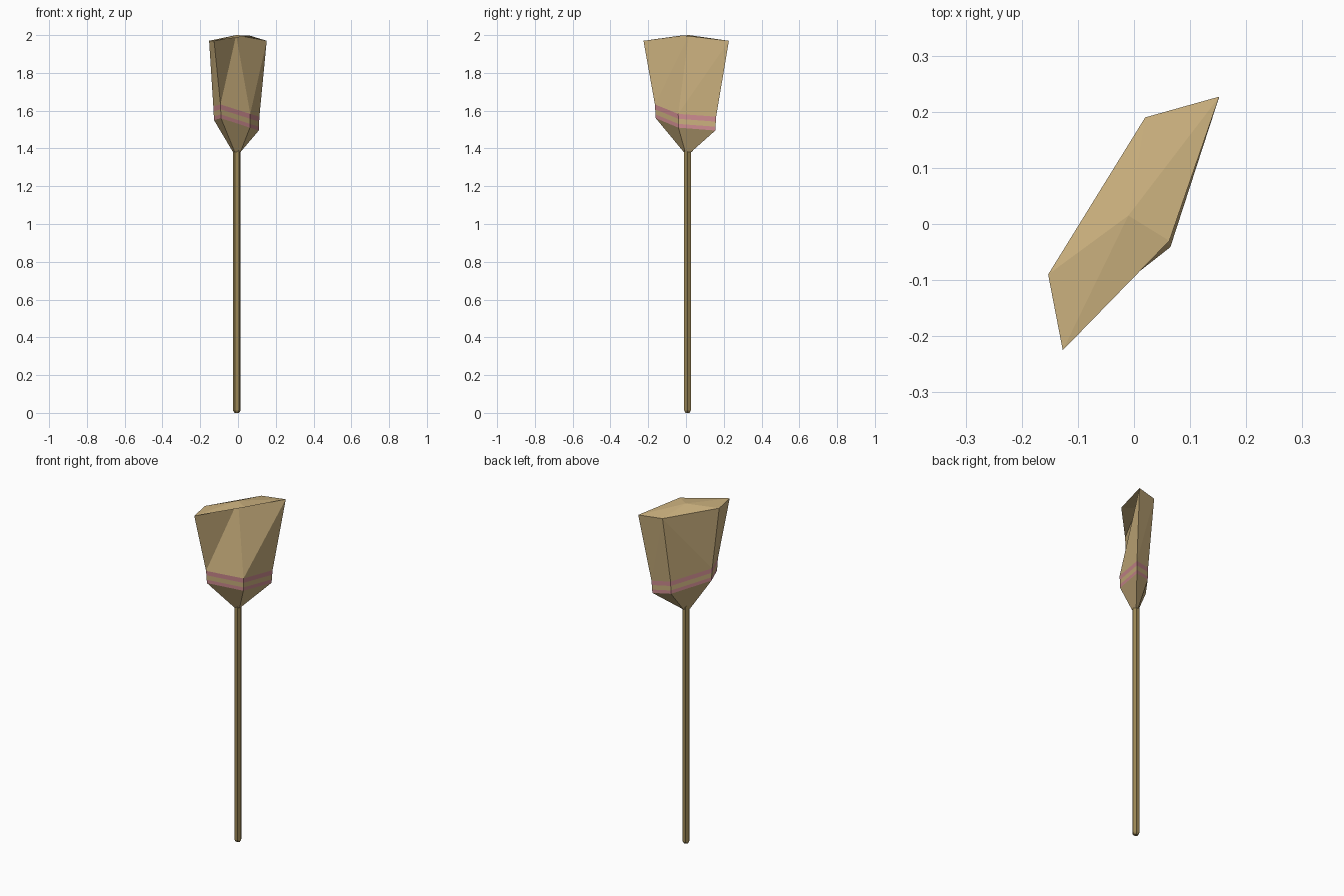
import bpy, bmesh
from math import cos, sin, pi
from mathutils import Vector

if "Cube" in bpy.data.objects:
    bpy.data.objects.remove(bpy.data.objects["Cube"])


def material(name, rgb):
    m = bpy.data.materials.new(name)
    m.diffuse_color = (*rgb, 1)
    m.use_nodes = True
    m.node_tree.nodes["Principled BSDF"].inputs["Base Color"].default_value = m.diffuse_color
    return m


straw = material("straw", (0.60, 0.44, 0.21))
wood = material("wood", (0.33, 0.24, 0.09))
binding = material("binding", (0.62, 0.26, 0.28))


def finish(bm, name, mats):
    me = bpy.data.meshes.new(name)
    bm.to_mesh(me)
    bm.free()
    for m in mats:
        me.materials.append(m)
    ob = bpy.data.objects.new(name, me)
    bpy.context.collection.objects.link(ob)
    return ob


def add_ring(bm, pts):
    return [bm.verts.new(p) for p in pts]


def bridge(bm, a, b, mat=0):
    n = len(a)
    for i in range(n):
        j = (i + 1) % n
        bm.faces.new((a[i], a[j], b[j], b[i])).material_index = mat


AXIS = Vector((-0.006, 0.008, 0))

# Handle: thin six-sided stick with a small tapered foot
bm = bmesh.new()
rings = []
for r, z in ((0.012, 0.0), (0.020, 0.012), (0.020, 1.40)):
    rings.append(add_ring(bm, [AXIS + Vector((r * cos(k * pi / 3), r * sin(k * pi / 3), z))
                               for k in range(6)]))
for a, b in zip(rings, rings[1:]):
    bridge(bm, a, b)
bm.faces.new(rings[0][::-1])
bm.faces.new(rings[-1])
finish(bm, "handle", [wood])

# Broom head: five-sided irregular loops, tilted shoulder then flared top
shoulder = [Vector(p) for p in ((-0.09, -0.16, 1.56), (0.063, -0.04, 1.51),
                                (0.11, 0.155, 1.495), (0.01, 0.125, 1.505),
                                (-0.127, -0.055, 1.55))]
rim = [Vector(p) for p in ((-0.127, -0.225, 1.97), (0.063, -0.03, 1.997),
                           (0.152, 0.227, 1.97), (0.02, 0.19, 1.97),
                           (-0.153, -0.09, 1.97))]
centre = Vector((-0.01, 0.015, 2.0))

bm = bmesh.new()
neck = []
for p in shoulder:
    d = Vector((p.x, p.y, 0)).normalized() * 0.022
    neck.append(AXIS + d + Vector((0, 0, 1.38)))
low = add_ring(bm, neck)
prev = add_ring(bm, shoulder)
bridge(bm, low, prev)
bm.faces.new(low[::-1])

# Binding bands just above the shoulder
for dz, mat in ((0.02, 1), (0.047, 0), (0.073, 1)):
    s = 1 + dz * 0.4
    nxt = add_ring(bm, [Vector((p.x * s, p.y * s, p.z + dz)) for p in shoulder])
    bridge(bm, prev, nxt, mat)
    prev = nxt

# Straw sides: the front right side folds in to the middle under the top
A, E, D, C, B = add_ring(bm, rim)
Q = bm.verts.new(centre)
a, e, d, c, b = prev
for f in ((a, Q, A), (a, e, Q), (e, D, Q), (e, d, D),
          (d, c, C), (d, C, D), (c, b, C), (b, B, C), (b, a, A), (b, A, B)):
    bm.faces.new(f)

# Top cap: shallow fan that overhangs the fold
outline = [A, E, D, C, B]
for i in range(5):
    bm.faces.new((outline[i], outline[(i + 1) % 5], Q))
finish(bm, "broom_head", [straw, binding])
